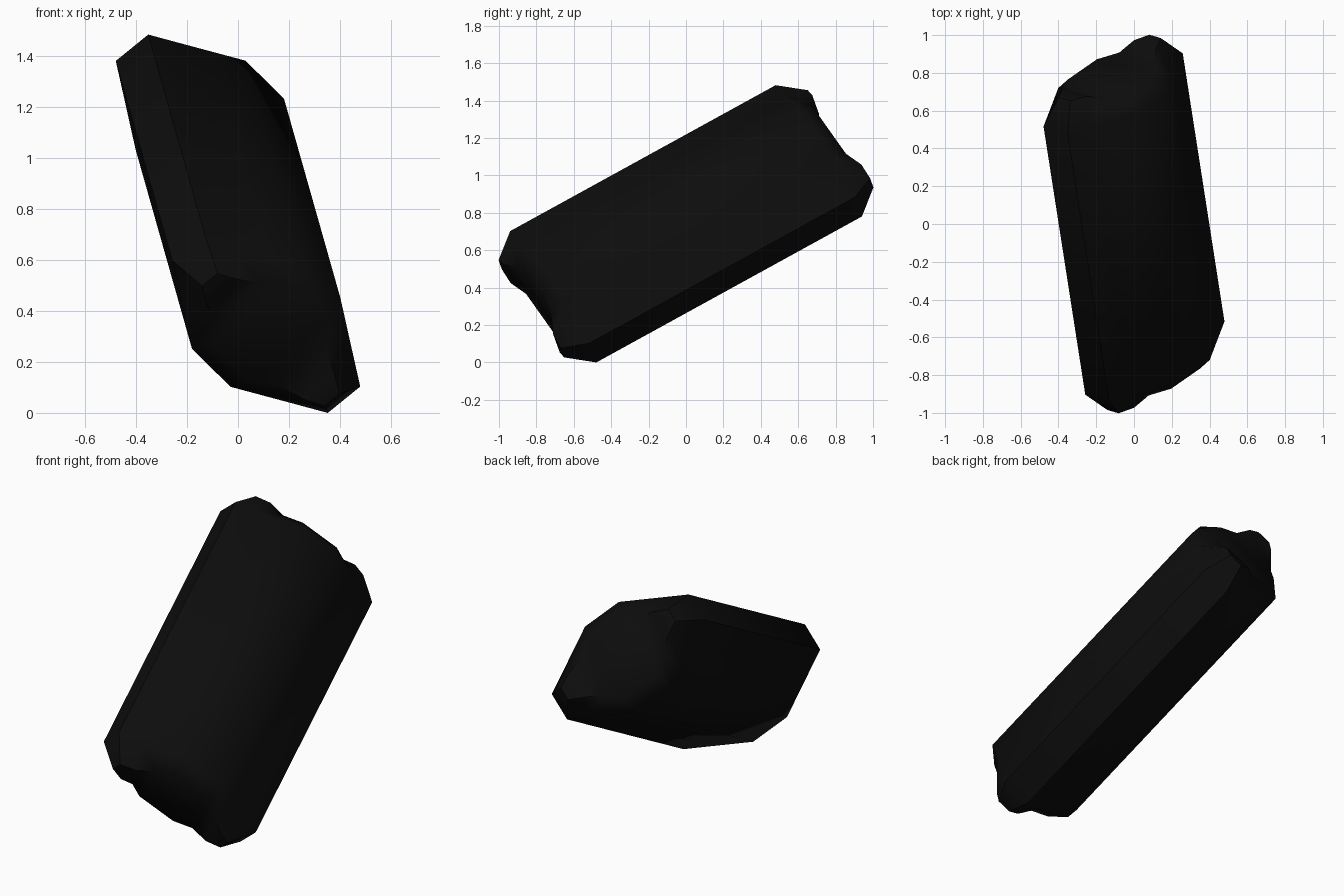
import bpy, bmesh, math
from mathutils import Vector

if "Cube" in bpy.data.objects:
    bpy.data.objects.remove(bpy.data.objects["Cube"])

# Local frame of the tilted bar: length, width and thickness directions
A = Vector((-0.135, 0.868, 0.477)).normalized()
U = Vector((-0.64, -0.44, 0.63))
U = (U - A * U.dot(A)).normalized()
V = A.cross(U)
CENTRE = Vector((0, 0, 0.741))

# One quadrant of each outline: (width, thickness, length) from tip to middle
BODY = [(.477, .084, .8175), (.36, .149, .8175), (.24, .216, .8175), (.118, .284, .8175)]
CAP = [(.375, .04, .952), (.295, .08, .949), (.21, .118, .908), (.118, .2, .893)]


def side(quad, sv, end):
    """Eight stations across the width on one face of the bar."""
    pts = [(u, v, h) for u, v, h in quad] + [(-u, v, h) for u, v, h in reversed(quad)]
    return [bm.verts.new(CENTRE + U * u + V * v * sv + A * h * end) for u, v, h in pts]


bm = bmesh.new()
rings = []
for end in (-1, 1):
    top, bottom = side(BODY, 1, end), side(BODY, -1, end)
    ctop, cbottom = side(CAP, 1, end), side(CAP, -1, end)
    body, cap = top + bottom[::-1], ctop + cbottom[::-1]
    # sloped bevel around the end
    for i in range(16):
        j = (i + 1) % 16
        bm.faces.new((body[i], body[j], cap[j], cap[i]))
    # end face with two raised tips and a lower middle
    for i in range(7):
        bm.faces.new((ctop[i], ctop[i + 1], cbottom[i + 1], cbottom[i]))
    rings.append(body)

# long sides
for i in range(16):
    j = (i + 1) % 16
    bm.faces.new((rings[0][i], rings[0][j], rings[1][j], rings[1][i]))
bmesh.ops.recalc_face_normals(bm, faces=bm.faces)

mesh = bpy.data.meshes.new("tilted_bar")
bm.to_mesh(mesh)
bm.free()
bar = bpy.data.objects.new("tilted_bar", mesh)
bpy.context.collection.objects.link(bar)

# Near-black colour
black = bpy.data.materials.new("near_black")
black.diffuse_color = (0.004, 0.004, 0.004, 1)
black.use_nodes = True
black.node_tree.nodes["Principled BSDF"].inputs["Base Color"].default_value = black.diffuse_color
mesh.materials.append(black)

bpy.context.view_layer.objects.active = bar
bar.select_set(True)
bpy.ops.object.shade_smooth_by_angle(angle=math.radians(50))
